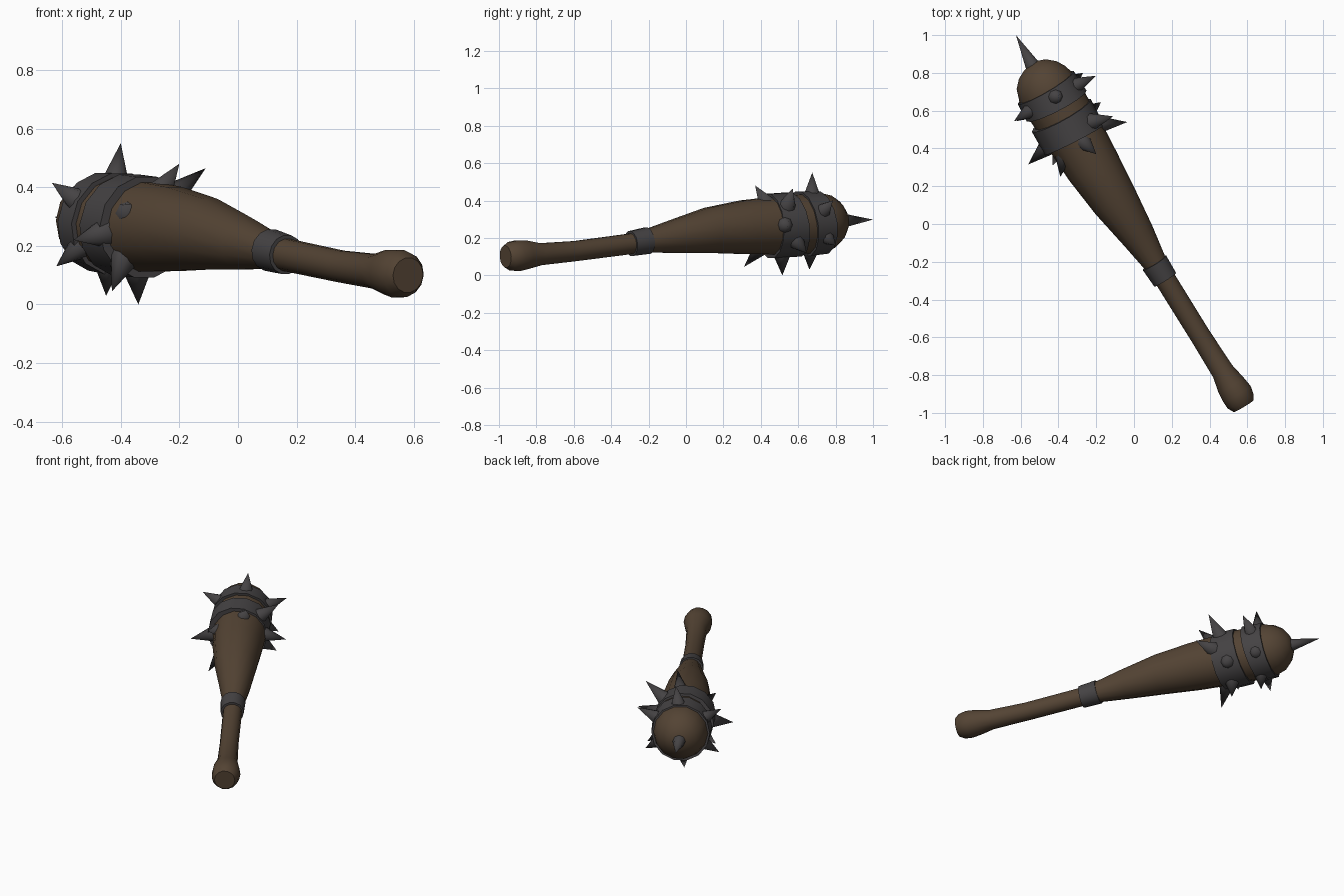
import bpy, math
from mathutils import Vector

if "Cube" in bpy.data.objects:
    bpy.data.objects.remove(bpy.data.objects["Cube"])


def material(name, rgb):
    m = bpy.data.materials.new(name)
    m.diffuse_color = (*rgb, 1)
    m.use_nodes = True
    m.node_tree.nodes["Principled BSDF"].inputs["Base Color"].default_value = m.diffuse_color
    return m


WOOD = material("dark_wood", (0.088, 0.057, 0.034))
IRON = material("dark_iron", (0.060, 0.056, 0.058))
UP = Vector((0, 0, 1))


def make(name, verts, faces, mat, angle):
    me = bpy.data.meshes.new(name)
    me.from_pydata(verts, [], faces)
    me.materials.append(mat)
    ob = bpy.data.objects.new(name, me)
    bpy.context.collection.objects.link(ob)
    bpy.ops.object.select_all(action='DESELECT')
    ob.select_set(True)
    bpy.context.view_layer.objects.active = ob
    bpy.ops.object.shade_smooth_by_angle(angle=math.radians(angle))
    return ob


def tube(name, rings, mat, n=14, closed=False, angle=45):
    """Skin rings of (centre, radius, axis direction); capped or looped."""
    verts, faces = [], []
    for c, r, d in rings:
        side = d.cross(UP).normalized()
        top = side.cross(d).normalized()
        for i in range(n):
            a = 2 * math.pi * i / n
            verts.append(c + r * (math.cos(a) * side + math.sin(a) * top))
    m = len(rings)
    for k in range(m if closed else m - 1):
        for i in range(n):
            j, q = (i + 1) % n, (k + 1) % m
            faces.append((k * n + j, k * n + i, q * n + i, q * n + j))
    if not closed:
        faces += [tuple(range(n)), tuple(reversed(range((m - 1) * n, m * n)))]
    return make(name, verts, faces, mat, angle)


# Wooden club: centre line x, y, z and radius from knob to rounded head
path = [(.58, -.965, .10, .060), (.565, -.94, .102, .078), (.545, -.90, .105, .084),
        (.515, -.855, .11, .078), (.47, -.78, .113, .060), (.35, -.59, .13, .055),
        (.17, -.30, .168, .056), (.12, -.22, .182, .061), (.02, -.06, .208, .092),
        (-.10, .12, .24, .124), (-.22, .31, .257, .147), (-.32, .48, .266, .158),
        (-.41, .63, .276, .163), (-.465, .72, .282, .161), (-.492, .775, .287, .143),
        (-.51, .815, .290, .110), (-.524, .843, .292, .064), (-.53, .854, .293, .02)]
pts = [Vector(p[:3]) for p in path]
dirs = [(pts[min(i + 1, len(pts) - 1)] - pts[max(i - 1, 0)]).normalized() for i in range(len(pts))]
tube("club_body", [(p, q[3], d) for p, q, d in zip(pts, path, dirs)], WOOD)


# Iron bands, each a closed ring with an inner wall
def band(name, a, ra, da, b, rb, db, thick):
    a, b, da, db = Vector(a), Vector(b), Vector(da).normalized(), Vector(db).normalized()
    tube(name, [(a, ra, da), (b, rb, db), (b, rb - thick, db), (a, ra - thick, da)],
         IRON, closed=True, angle=40)


band("handle_band", (.165, -.295, .170), .068, (-.53, .85, .1),
     (.108, -.205, .186), .073, (-.53, .85, .14), .02)
band("lower_head_band", (-.315, .445, .264), .176, (-.45, .88, .06),
     (-.385, .575, .272), .178, (-.47, .85, .16), .03)
band("upper_head_band", (-.41, .625, .276), .178, (-.45, .87, .16),
     (-.467, .722, .282), .172, (-.50, .85, .14), .03)


# Spikes: slightly faceted cones from the head to the given tip
def spike(name, base, tip, r):
    base, tip = Vector(base), Vector(tip)
    d = (tip - base).normalized()
    ref = UP if abs(d.z) < .9 else Vector((1, 0, 0))
    s = d.cross(ref).normalized()
    t = d.cross(s)
    n = 8
    ring = [base + r * (math.cos(6.28319 * i / n) * s + math.sin(6.28319 * i / n) * t)
            for i in range(n)]
    faces = [(i, (i + 1) % n, n) for i in range(n)] + [tuple(reversed(range(n)))]
    make(name, ring + [tip], faces, IRON, 50)


def spike_row(name, centre, tips, r):
    c = Vector(centre)
    for i, t in enumerate(tips):
        t = Vector(t)
        spike(f"{name}_{i + 1}", c + (t - c).normalized() * .145, t, r)


spike_row("lower_spike", (-.35, .51, .268),
          [(-.035, .54, .27), (-.11, .57, .465), (-.175, .645, .12), (-.20, .37, .48),
           (-.56, .315, .22), (-.39, .25, .34), (-.43, .31, .045), (-.34, .515, 0)], .052)
spike_row("upper_spike", (-.438, .672, .279),
          [(-.40, .675, .55), (-.20, .785, .40), (-.27, .80, .16),
           (-.45, .66, .03), (-.62, .545, .13), (-.635, .545, .415)], .046)
spike("end_spike", (-.53, .825, .292), (-.625, 1.0, .298), .042)
